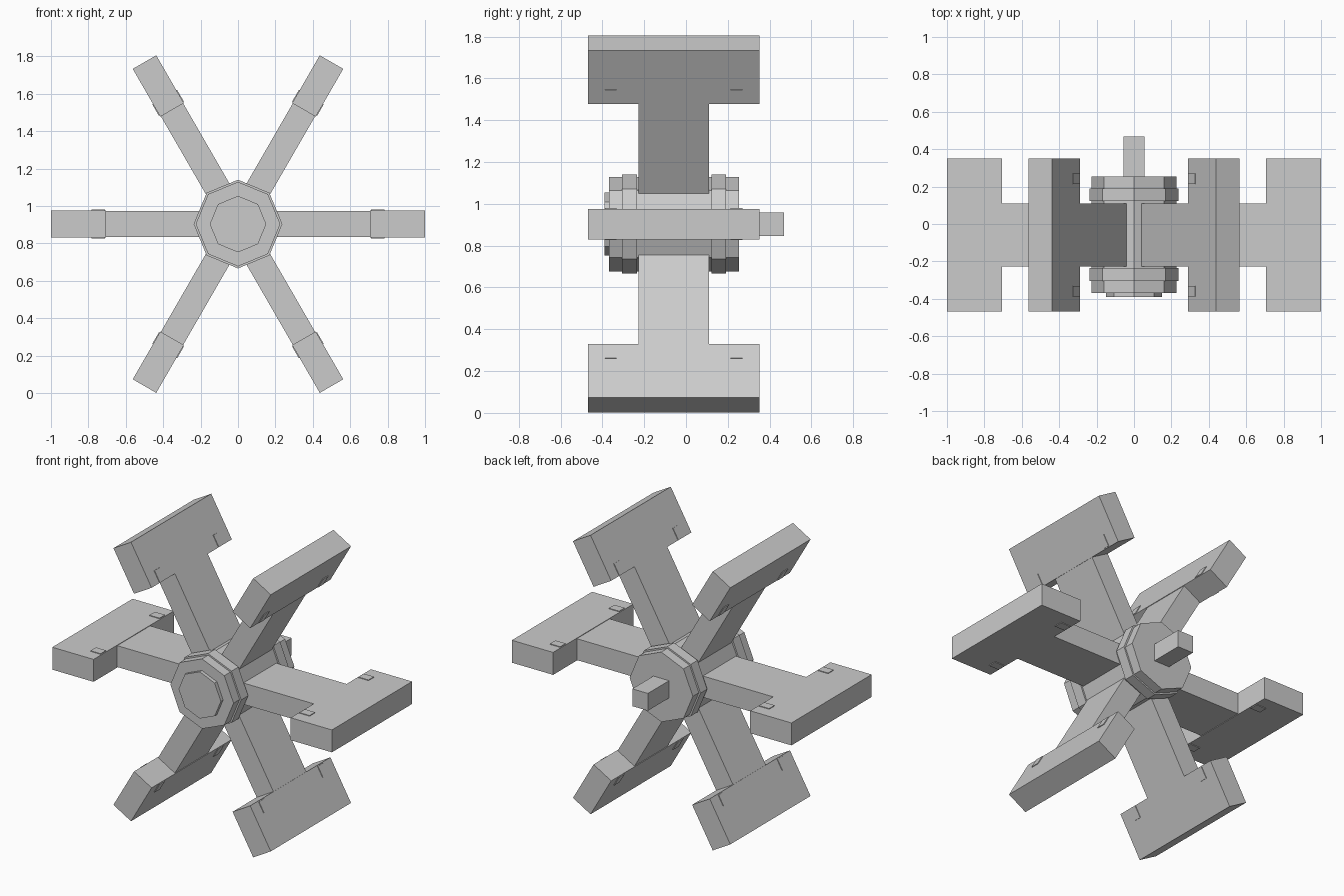
import bpy, bmesh, math
from mathutils import Matrix, Vector

if "Cube" in bpy.data.objects:
    bpy.data.objects.remove(bpy.data.objects["Cube"])

CENTRE = Vector((0, 0, 0.903))   # wheel axis runs along y
MID_Y = -0.059                   # middle of the paddles along the axis

grey = bpy.data.materials.new("plain grey")
grey.diffuse_color = (0.6, 0.6, 0.6, 1)
grey.use_nodes = True
grey.node_tree.nodes["Principled BSDF"].inputs["Base Color"].default_value = grey.diffuse_color


def finish(name, bm, turn=0.0):
    """Turn a part about the wheel axis and place it."""
    bm.transform(Matrix.Translation(CENTRE) @ Matrix.Rotation(turn, 4, 'Y'))
    bmesh.ops.recalc_face_normals(bm, faces=bm.faces)
    mesh = bpy.data.meshes.new(name)
    bm.to_mesh(mesh)
    bm.free()
    mesh.materials.append(grey)
    obj = bpy.data.objects.new(name, mesh)
    bpy.context.collection.objects.link(obj)
    return obj


def box(name, x, y, z, turn=0.0):
    """Box from (min, max) pairs on each axis."""
    bm = bmesh.new()
    size = [b - a for a, b in (x, y, z)]
    mid = [(a + b) / 2 for a, b in (x, y, z)]
    bmesh.ops.create_cube(bm, size=1, matrix=Matrix.Translation(mid) @ Matrix.Diagonal((*size, 1)))
    return finish(name, bm, turn)


def octagon(name, radius, y0, y1):
    """Eight-sided drum along y with corners on the x and z axes."""
    bm = bmesh.new()
    bmesh.ops.create_cone(
        bm, cap_ends=True, segments=8, radius1=radius, radius2=radius, depth=y1 - y0,
        matrix=Matrix.Translation((0, (y0 + y1) / 2, 0)) @ Matrix.Rotation(math.pi / 2, 4, 'X'))
    return finish(name, bm)


# hub drum, raised bands, front cap and square axle
octagon("hub", 0.226, -0.368, 0.253)
octagon("front_band", 0.237, -0.306, -0.235)
octagon("back_band", 0.237, 0.122, 0.191)
octagon("front_cap", 0.151, -0.391, -0.360)
box("axle", (-0.056, 0.056), (0.2, 0.469), (-0.056, 0.056))

# six spokes with wide paddles and small plates on both paddle faces
for i in range(6):
    turn = i * math.pi / 3
    box(f"spoke_{i}", (0.12, 0.75), (MID_Y - 0.168, MID_Y + 0.168), (-0.069, 0.069), turn)
    box(f"paddle_{i}", (0.705, 1.0), (MID_Y - 0.41, MID_Y + 0.41), (-0.0725, 0.0725), turn)
    for side in (-1, 1):
        y = MID_Y + side * 0.301
        box(f"peg_{i}_{'back' if side > 0 else 'front'}",
            (0.711, 0.784), (y - 0.028, y + 0.028), (-0.077, 0.077), turn)
